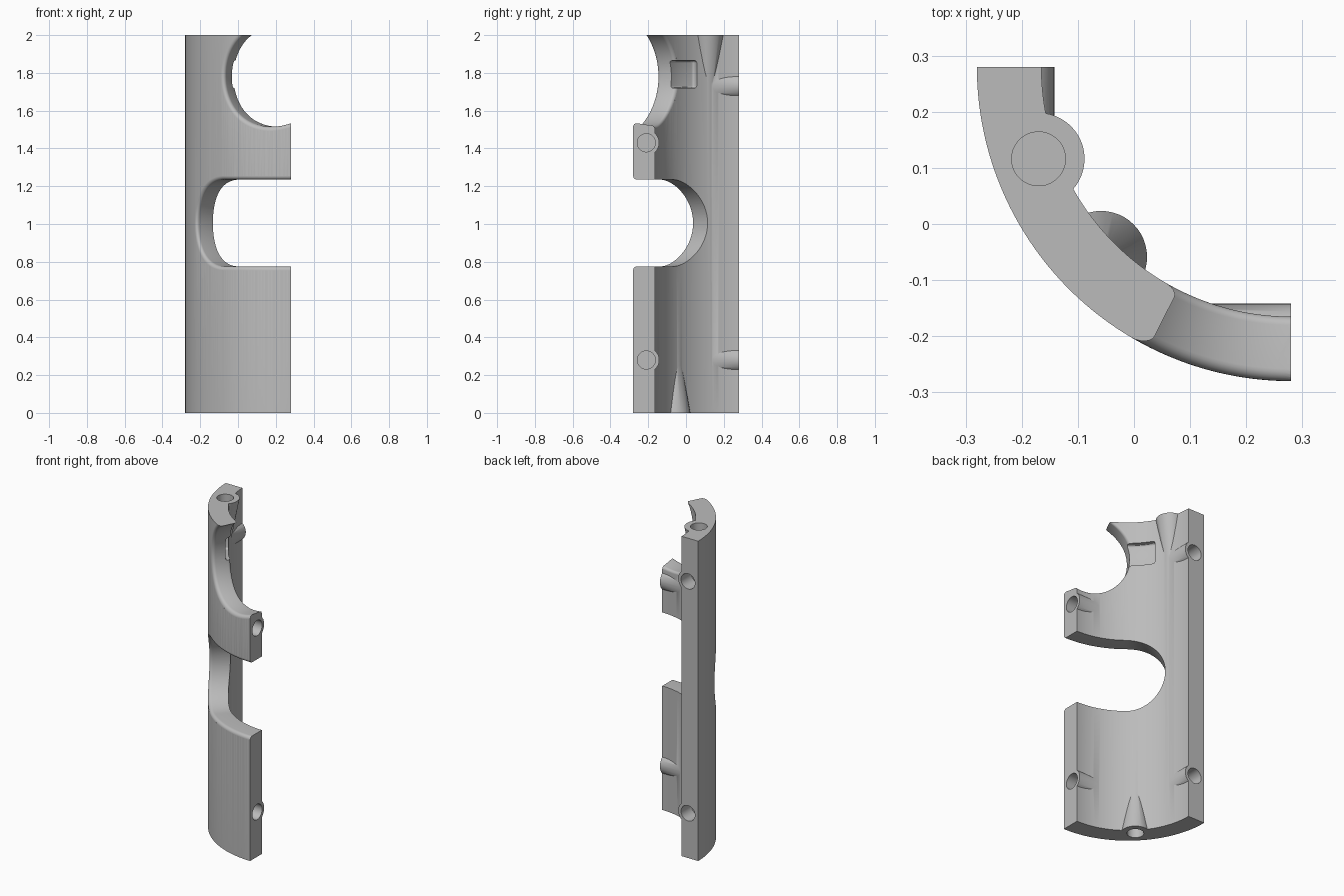
import bpy, bmesh
from math import sin, cos, pi, sqrt, radians
from mathutils import Vector, Matrix

cube = bpy.data.objects.get("Cube")
if cube:
    bpy.data.objects.remove(cube, do_unlink=True)

HALF, OUTER, INNER, HEIGHT = 0.28, 0.56, 0.445, 2.0
AXIS = Vector((HALF, HALF, 0))

grey = bpy.data.materials.new("light grey")
grey.use_nodes = True
grey.diffuse_color = (0.5, 0.5, 0.5, 1)
grey.node_tree.nodes["Principled BSDF"].inputs["Base Color"].default_value = (0.5, 0.5, 0.5, 1)


def make(name, bm):
    bmesh.ops.recalc_face_normals(bm, faces=bm.faces)
    mesh = bpy.data.meshes.new(name)
    bm.to_mesh(mesh)
    bm.free()
    mesh.materials.append(grey)
    obj = bpy.data.objects.new(name, mesh)
    bpy.context.collection.objects.link(obj)
    return obj


def rod(name, start, end, r1, r2=None, segments=48):
    """Cylinder or cone between two points."""
    start, end = Vector(start), Vector(end)
    d = end - start
    bm = bmesh.new()
    turn = d.to_track_quat('Z', 'Y').to_matrix().to_4x4()
    bmesh.ops.create_cone(bm, cap_ends=True, segments=segments, radius1=r1,
                          radius2=r1 if r2 is None else r2, depth=d.length,
                          matrix=Matrix.Translation((start + end) / 2) @ turn)
    return make(name, bm)


def extrude_plan(name, plan, z0, z1):
    bm = bmesh.new()
    face = bm.faces.new([bm.verts.new((x, y, z0)) for x, y in plan])
    up = bmesh.ops.extrude_face_region(bm, geom=[face])["geom"]
    bmesh.ops.translate(bm, vec=(0, 0, z1 - z0),
                        verts=[v for v in up if isinstance(v, bmesh.types.BMVert)])
    return make(name, bm)


def on_wall(radius, angle):
    """Plan point at an angle swept from the back edge to the left edge."""
    return (HALF - radius * cos(angle), HALF - radius * sin(angle))


def subtract(target, cutter):
    mod = target.modifiers.new("cut", 'BOOLEAN')
    mod.operation, mod.solver, mod.object = 'DIFFERENCE', 'EXACT', cutter
    bpy.context.view_layer.objects.active = target
    bpy.ops.object.modifier_apply(modifier=mod.name)
    bpy.data.objects.remove(cutter, do_unlink=True)


def wall_cutter(name, outline, angle, inner_round, outer_round):
    """Loft an outline through the curved wall, flaring it at rounded rims.

    outline(grow) gives (sideways, height) points enlarged by grow."""
    out = Vector((-cos(angle), -sin(angle), 0))
    side = Vector((sin(angle), -cos(angle), 0))
    layers = [(None, inner_round * 1.2, 0.0)]
    steps = 6
    if inner_round:
        layers.append((INNER - 0.02, inner_round * 1.2, 0))
        for i in range(steps + 1):
            a = i / steps * pi / 2
            layers.append((INNER + inner_round * sin(a), inner_round * (1 - cos(a)), 0))
        # Widest growth belongs at the inner rim
        layers[2:] = [(INNER + inner_round * (1 - cos(i / steps * pi / 2)),
                       inner_round * (1 - sin(i / steps * pi / 2)), 0)
                      for i in range(steps + 1)]
    else:
        layers.append((INNER - 0.02, 0, 0))
    for i in range(steps + 1):
        a = i / steps * pi / 2
        layers.append((OUTER - outer_round * (1 - sin(a)), outer_round * (1 - cos(a)), 0))
    layers.append((OUTER + 0.02, outer_round * 1.2, 0))
    layers.append((None, outer_round * 1.2, 0.8))
    bm = bmesh.new()
    rings = []
    for radius, grow, flat in layers:
        ring = []
        for u, z in outline(grow):
            depth = flat if radius is None else sqrt(max(radius ** 2 - u ** 2, 0.0004))
            ring.append(bm.verts.new(AXIS + out * depth + side * u + Vector((0, 0, z))))
        rings.append(ring)
    n = len(rings[0])
    for a, b in zip(rings, rings[1:]):
        for i in range(n):
            j = (i + 1) % n
            bm.faces.new((a[i], a[j], b[j], b[i]))
    bm.faces.new(rings[0])
    bm.faces.new(rings[-1])
    bmesh.ops.triangulate(bm, faces=bm.faces)
    return make(name, bm)


def round_outline(grow):
    r = 0.265 + grow
    return [(0.147 + r * cos(2 * pi * i / 96), 1.78 + r * sin(2 * pi * i / 96))
            for i in range(96)]


def slot_outline(grow):
    r, centre, end, n = 0.23 + grow, 0.055, 0.45, 24
    arc = [(centre - r * sin(pi * i / 48), 1.005 + r * cos(pi * i / 48)) for i in range(49)]
    run = [centre + (end - centre) * i / n for i in range(1, n + 1)]
    return (arc + [(u, 1.005 - r) for u in run]
            + [(u, 1.005 + r) for u in reversed(run)])


# Solid quarter column
SEG = 64
plan = [on_wall(OUTER, i / SEG * pi / 2) for i in range(SEG + 1)] + [(HALF, HALF)]
shell = extrude_plan("quarter_tube_shell", plan, 0, HEIGHT)

# Hollow core, notched wherever a screw boss stands proud of the wall
core = rod("core", (HALF, HALF, -0.1), (HALF, HALF, HEIGHT + 0.1), INNER, segments=256)
back_heights, left_heights = (0.28, 1.73), (0.28, 1.43)
for z in back_heights:
    subtract(core, rod("boss", (-0.21, 0.4, z), (-0.21, 0.0, z), 0.068))
for z in left_heights:
    subtract(core, rod("boss", (0.4, -0.21, z), (0.0, -0.21, z), 0.068))

top_x, top_y = on_wall(0.479, radians(20))
low_x, low_y = on_wall(0.479, radians(45))
for x, y, z, way in ((top_x, top_y, HEIGHT, -1), (low_x, low_y, 0, 1)):
    subtract(core, rod("boss", (x, y, z - way * 0.15), (x, y, z + way * 0.3), 0.11, 0.026))
subtract(shell, core)

# Round opening at the top and side slot
subtract(shell, wall_cutter("round_opening", round_outline, radians(63.2), 0.015, 0.022))
subtract(shell, wall_cutter("slot", slot_outline, radians(45), 0, 0.02))

# Shallow pocket inside, beside the round opening
arc = [radians(30 + 45 * i / 24) for i in range(25)]
pocket_plan = [on_wall(0.475, a) for a in arc] + [on_wall(0.38, a) for a in reversed(arc)]
pocket = extrude_plan("pocket", pocket_plan, 1.72, 1.865)
bevel = pocket.modifiers.new("soft", 'BEVEL')
bevel.width, bevel.segments, bevel.angle_limit = 0.015, 3, radians(50)
subtract(shell, pocket)

# Blind screw holes
HOLE, DEEP = 0.048, 0.1
for z in back_heights:
    subtract(shell, rod("hole", (-0.21, 0.4, z), (-0.21, HALF - DEEP, z), HOLE))
for z in left_heights:
    subtract(shell, rod("hole", (0.4, -0.21, z), (HALF - DEEP, -0.21, z), HOLE))
subtract(shell, rod("hole", (top_x, top_y, HEIGHT + 0.1), (top_x, top_y, HEIGHT - DEEP), HOLE))
subtract(shell, rod("hole", (low_x, low_y, -0.1), (low_x, low_y, DEEP), HOLE))

bpy.ops.object.select_all(action='DESELECT')
shell.select_set(True)
bpy.context.view_layer.objects.active = shell
bpy.ops.object.shade_smooth_by_angle(angle=radians(30))
